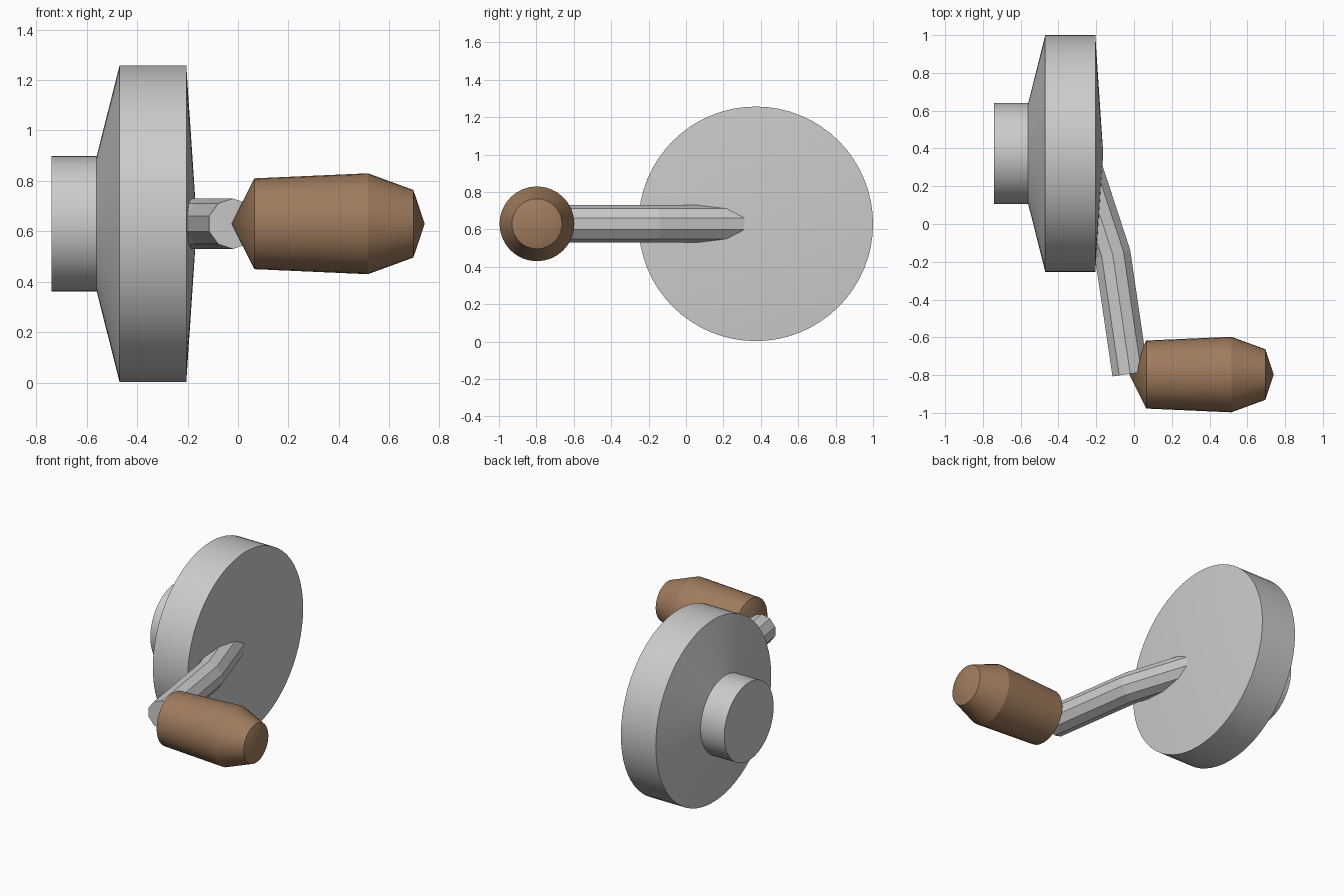
import bpy
import bmesh
from math import cos, sin, tau, radians
from mathutils import Vector

cube = bpy.data.objects.get("Cube")
if cube:
    bpy.data.objects.remove(cube, do_unlink=True)

AXIS_Z = 0.63


def make_material(name, rgb):
    mat = bpy.data.materials.new(name)
    mat.use_nodes = True
    colour = (*rgb, 1.0)
    mat.diffuse_color = colour
    mat.node_tree.nodes["Principled BSDF"].inputs["Base Color"].default_value = colour
    return mat


def finish(name, bm, mat, smooth_angle=None):
    bmesh.ops.recalc_face_normals(bm, faces=bm.faces)
    mesh = bpy.data.meshes.new(name)
    bm.to_mesh(mesh)
    bm.free()
    mesh.materials.append(mat)
    obj = bpy.data.objects.new(name, mesh)
    bpy.context.collection.objects.link(obj)
    if smooth_angle:
        bpy.ops.object.select_all(action="DESELECT")
        obj.select_set(True)
        bpy.context.view_layer.objects.active = obj
        bpy.ops.object.shade_smooth_by_angle(angle=radians(smooth_angle))
    return obj


def bridge(bm, a, b):
    """Join two rings of equal size with quads."""
    n = len(a)
    for i in range(n):
        j = (i + 1) % n
        bm.faces.new((a[i], a[j], b[j], b[i]))


def lathe_x(name, profile, centre_y, sides, mat):
    """Turn a profile of (x, radius) around an axis along x."""
    bm = bmesh.new()
    rings = []
    for x, r in profile:
        count = sides if r > 0 else 1
        rings.append([bm.verts.new((x, centre_y + r * sin(tau * i / sides),
                                    AXIS_Z + r * cos(tau * i / sides)))
                      for i in range(count)])
    for a, b in zip(rings, rings[1:]):
        if len(a) == len(b):
            bridge(bm, a, b)
        else:
            tip, ring = (a[0], b) if len(a) == 1 else (b[0], a)
            for i in range(sides):
                bm.faces.new((tip, ring[i], ring[(i + 1) % sides]))
    return finish(name, bm, mat, 20)


def sweep_bar(name, path, radius, sides, mat):
    """Sweep a regular polygon along a level path, mitred at the bends."""
    bm = bmesh.new()
    points = [Vector((x, y, AXIS_Z)) for x, y in path]
    dirs = [(b - a).normalized() for a, b in zip(points, points[1:])]
    rings = []
    for i, p in enumerate(points):
        before, after = dirs[max(i - 1, 0)], dirs[min(i, len(dirs) - 1)]
        tangent = (before + after).normalized()
        side = tangent.cross(Vector((0, 0, 1))) / tangent.dot(after)
        rings.append([bm.verts.new(p + side * (radius * sin(tau * k / sides))
                                   + Vector((0, 0, radius * cos(tau * k / sides))))
                      for k in range(sides)])
    for a, b in zip(rings, rings[1:]):
        bridge(bm, a, b)
    bm.faces.new(rings[0])
    bm.faces.new(rings[-1])
    return finish(name, bm, mat)


metal = make_material("grey metal", (0.6, 0.6, 0.6))
wood = make_material("brown wood", (0.35, 0.2, 0.11))

# Stepped wheel with its narrow hub and slightly domed face
lathe_x("wheel", [(-0.74, 0), (-0.74, 0.268), (-0.56, 0.268), (-0.47, 0.627),
                  (-0.205, 0.627), (-0.163, 0)], 0.373, 64, metal)

# Bent ten-sided crank arm, rooted inside the wheel
sweep_bar("crank_arm", [(-0.28, 0.35), (-0.113, -0.16), (-0.02, -0.793)],
          0.1, 10, metal)

# Turned grip with pointed ends
lathe_x("grip", [(-0.025, 0), (0.065, 0.18), (0.515, 0.2), (0.695, 0.134),
                 (0.74, 0)], -0.797, 32, wood)
